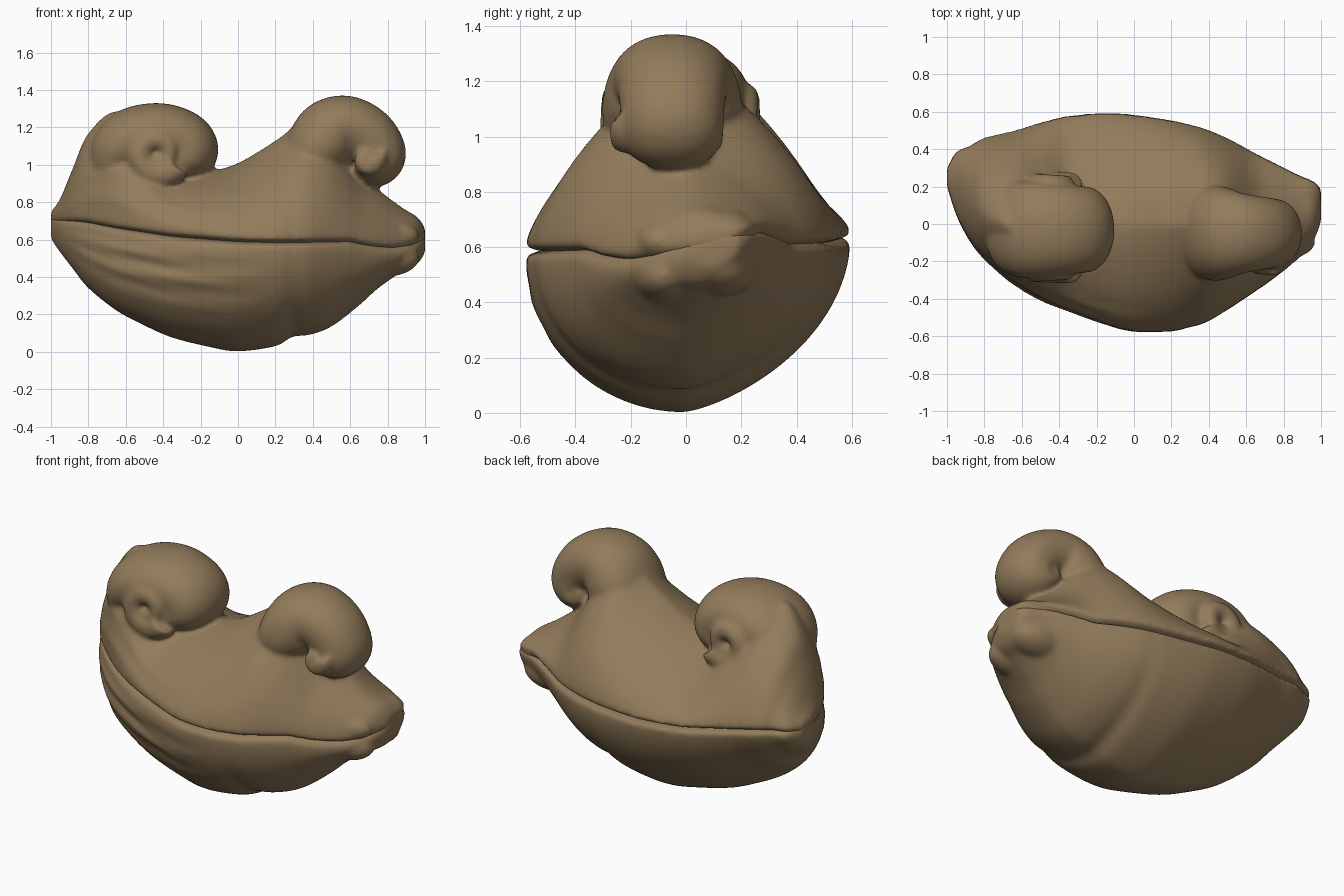
import bpy, bmesh, math
from mathutils import Vector, Matrix

old = bpy.data.objects.get("Cube")
if old:
    bpy.data.objects.remove(old, do_unlink=True)

clay = bpy.data.materials.new("shell_brown")
clay.use_nodes = True
COLOR = (0.29, 0.20, 0.105, 1)
clay.diffuse_color = COLOR
clay.node_tree.nodes["Principled BSDF"].inputs["Base Color"].default_value = COLOR
clay.node_tree.nodes["Principled BSDF"].inputs["Roughness"].default_value = 0.7


def resample(rows, sub=6):
    """Catmull-Rom through rows of values."""
    out = []
    n = len(rows)
    for i in range(n - 1):
        quad = [rows[max(i - 1, 0)], rows[i], rows[i + 1], rows[min(i + 2, n - 1)]]
        for j in range(sub):
            t = j / sub
            out.append([0.5 * (2 * b + (c - a) * t + (2*a - 5*b + 4*c - d) * t*t
                               + (3*b - a - 3*c + d) * t**3) for a, b, c, d in zip(*quad)])
    return out + [list(rows[-1])]


def loft(bm, rings):
    """Skin closed rings and cap both ends."""
    rings = [[bm.verts.new(p) for p in r] for r in rings]
    n = len(rings[0])
    for a, b in zip(rings, rings[1:]):
        for i in range(n):
            bm.faces.new((a[i], a[(i + 1) % n], b[(i + 1) % n], b[i]))
    bm.faces.new(rings[0])
    bm.faces.new(rings[-1])


def valve(bm, rows, direction, ripple):
    """Lofted half shell with a shallow rounded lip on the seam side."""
    rings = []
    for x, yc, w, rim, peak, k_front, k_back in resample(rows):
        ring = []
        tilt = 0.03 + 0.2 * max(0, min(1, (x - 0.6) / 0.25))
        for i in range(64):
            a = math.tau * i / 64
            c, s = math.cos(a), math.sin(a)
            side = math.copysign(1, c)
            if s >= 0:
                h = s ** (1.3 if direction > 0 else 1)
                wide = abs(c) ** (k_back if side > 0 else k_front) * side
                z = rim + direction * 0.022 + (peak - rim - direction * 0.022) * h
            else:
                h, wide = 0, c
                z = rim + direction * (0.022 + 0.05 * s)
            # folds on the front left
            if side < 0:
                fade = max(0, min(1, 0.25 - x * 1.4)) * max(0, 1 - abs(h - 0.35) * 2.2)
                wide *= 1 + ripple * fade * math.sin(24 * h + 5 * x)
            shift = (-0.01 - yc) * h * min(1, (1 - abs(x)) * 3)
            y = yc + shift + w * wide
            ring.append((x, y, z + tilt * y * (1 - h)))
        rings.append(ring)
    loft(bm, rings)


def scroll(bm, path, yc):
    """Curled beak: path rows are x, z, thickness, half width in y."""
    pts = resample(path, 8)
    rings = []
    for i, (x, z, r, w) in enumerate(pts):
        p, q = pts[max(i - 1, 0)], pts[min(i + 1, len(pts) - 1)]
        t = Vector((q[0] - p[0], 0, q[1] - p[1])).normalized()
        normal = Vector((-t.z, 0, t.x))
        ring = []
        for j in range(32):
            a = math.tau * j / 32
            c, s = math.cos(a), math.sin(a)
            y = math.copysign(abs(s) ** 0.95, s) * w
            ring.append(Vector((x, yc + y, z)) + normal * r * math.copysign(abs(c) ** 0.95, c))
        rings.append(ring)
    loft(bm, rings)


def whorl(bm, x0, z0, y0, radius, thick, side, turns=1.3, start=0.0):
    """Small spiral roll on the side of a beak."""
    rings = []
    for i in range(49):
        t = i / 48
        a = start - math.tau * turns * t
        r = radius * (1 - 0.7 * t)
        d = Vector((math.cos(a), 0, math.sin(a)))
        tube = thick * (1 - 0.55 * t)
        centre = Vector((x0, y0 + side * 0.015 * t, z0)) + d * r
        rings.append([centre + d * tube * math.cos(b) + Vector((0, tube * math.sin(b), 0))
                      for b in (math.tau * j / 16 for j in range(16))])
    loft(bm, rings)


def lobe(bm, centre, size):
    bmesh.ops.create_uvsphere(bm, u_segments=24, v_segments=16, radius=1,
                              matrix=Matrix.Translation(centre) @ Matrix.Diagonal((*size, 1)))


def finish(bm, name):
    bmesh.ops.recalc_face_normals(bm, faces=bm.faces)
    mesh = bpy.data.meshes.new(name)
    bm.to_mesh(mesh)
    bm.free()
    mesh.materials.append(clay)
    ob = bpy.data.objects.new(name, mesh)
    bpy.context.collection.objects.link(ob)
    fuse = ob.modifiers.new("fuse", 'REMESH')
    fuse.mode = 'VOXEL'
    fuse.voxel_size = 0.014
    fuse.use_smooth_shade = True
    soft = ob.modifiers.new("soften", 'SMOOTH')
    soft.factor = 0.5
    soft.iterations = 10
    mesh.polygons.foreach_set("use_smooth", [True] * len(mesh.polygons))


# Shared plan outline: x, centre y, half width, seam height
outline = [(-1, .25, .05, .70), (-.95, .22, .17, .70), (-.88, .17, .25, .70),
           (-.8, .145, .32, .695), (-.65, .10, .40, .67), (-.5, .075, .47, .65),
           (-.35, .06, .52, .63), (-.15, .03, .565, .615), (0, .005, .58, .605),
           (.2, -.01, .565, .6), (.29, -.01, .545, .6), (.38, -.01, .52, .6),
           (.5, 0, .46, .6), (.65, .01, .37, .6), (.75, .02, .31, .6),
           (.88, .04, .225, .6), (.96, .07, .16, .6), (1, .1, .09, .6)]
tops = [.75, .82, .99, 1.17, 1.29, 1.16, .98, .97, 1.01, 1.13, 1.2, 1.26, 1.22, .98, .87, .77, .72, .66]
spread = [1, 1, 1.1, 1.3, 1.45, 1.7, 1.5, 1.4, 1.4, 1.5, 1.5, 1.55, 1.6, 1.6, 1.4, 1.2, 1, 1]
bottoms = [.60, .53, .44, .34, .22, .14, .075, .025, .002, .03, .08, .09, .135, .25, .34, .43, .47, .53]

# Upper valve with both curled beaks
bm = bmesh.new()
valve(bm, [o + (t, k, k) for o, t, k in zip(outline, tops, spread)], 1, .02)
scroll(bm, [(-.70, .94, .10, .18), (-.65, 1.06, .15, .24), (-.56, 1.13, .175, .26),
            (-.42, 1.155, .175, .25), (-.30, 1.12, .17, .235), (-.27, 1.06, .16, .23),
            (-.33, 1.02, .11, .23), (-.43, 1.01, .09, .23), (-.5, 1.05, .08, .23)], -.03)
for side in (-1, 1):
    whorl(bm, -.43, 1.06, -.02 + side * .22, .12, .08, side, start=-.6)
scroll(bm, [(.34, .90, .13, .18), (.41, 1.06, .17, .25), (.49, 1.16, .19, .245),
            (.58, 1.2, .17, .215), (.69, 1.15, .16, .195), (.745, 1.05, .155, .185),
            (.72, 1.0, .12, .18), (.64, 1.03, .09, .18)], -.05)
for side in (-1, 1):
    whorl(bm, .69, 1.03, -.07 + side * .15, .055, .06, side, turns=.9, start=.4)
lobe(bm, (.83, .15, .655), (.17, .11, .085))
lobe(bm, (.79, -.1, .62), (.18, .09, .085))
finish(bm, "upper_valve")

# Lower valve
bm = bmesh.new()
valve(bm, [o + (b, 1, 1.45) for o, b in zip(outline, bottoms)], -1, .05)
lobe(bm, (.79, .13, .53), (.2, .13, .11))
lobe(bm, (.78, -.08, .50), (.19, .11, .1))
finish(bm, "lower_valve")
